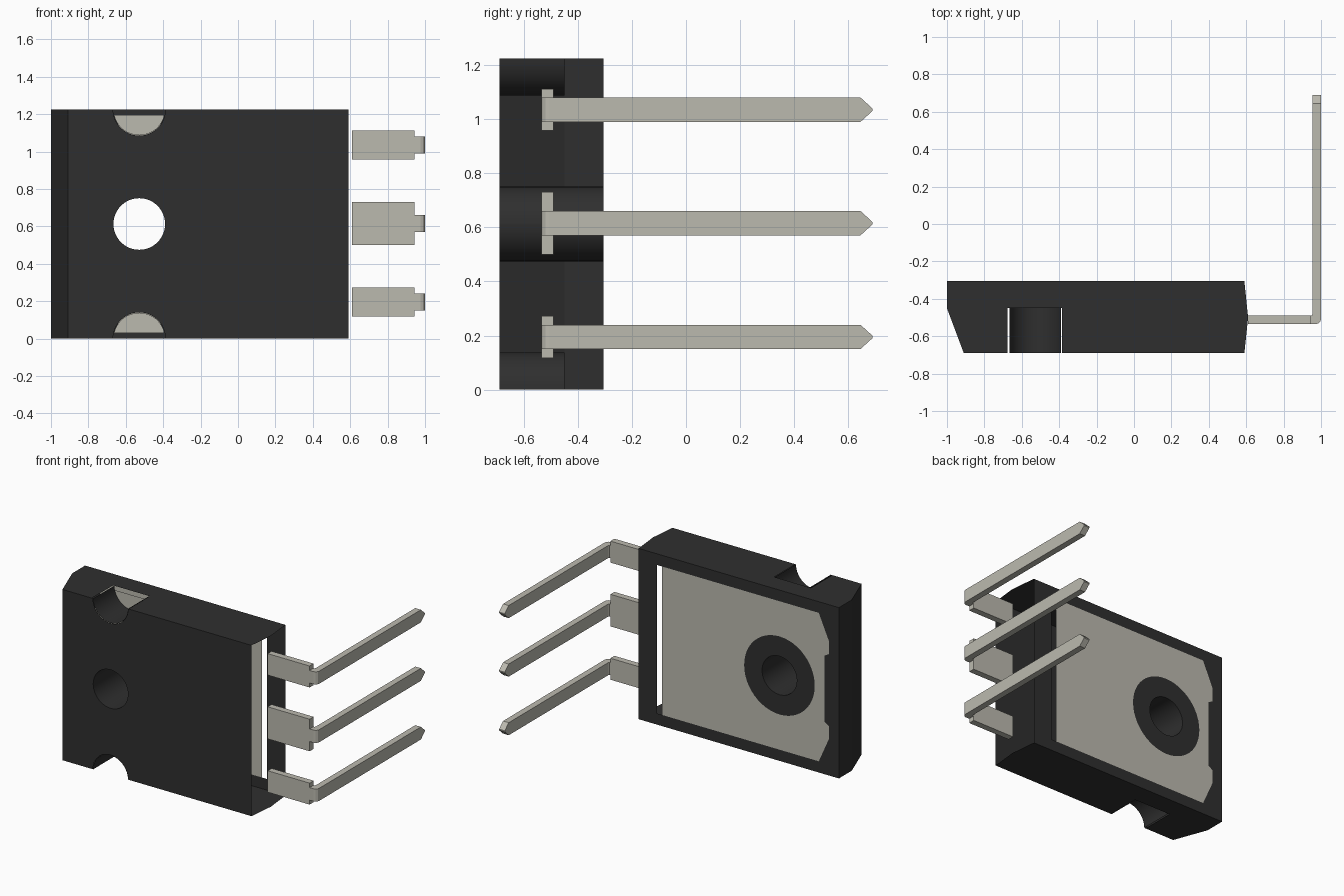
import bpy, bmesh, math
from mathutils import Vector

if "Cube" in bpy.data.objects:
    bpy.data.objects.remove(bpy.data.objects["Cube"])


def material(name, rgb):
    m = bpy.data.materials.new(name)
    m.use_nodes = True
    m.diffuse_color = (*rgb, 1)
    bsdf = m.node_tree.nodes["Principled BSDF"]
    bsdf.inputs["Base Color"].default_value = (*rgb, 1)
    bsdf.inputs["Roughness"].default_value = 0.6
    return m


BLACK = material("black plastic", (0.028, 0.028, 0.028))
METAL = material("tinned metal", (0.50, 0.49, 0.43))

H = 1.225                                # body height
FRONT, MID, BACK = -0.69, -0.45, -0.305  # body depths
HX, HZ, R = -0.528, H / 2, 0.138         # mounting hole


def finish(name, bm, mat, smooth=False):
    me = bpy.data.meshes.new(name)
    bm.to_mesh(me)
    bm.free()
    ob = bpy.data.objects.new(name, me)
    bpy.context.collection.objects.link(ob)
    me.materials.append(mat)
    if smooth:
        for p in me.polygons:
            p.use_smooth = True
    return ob


def sheet(name, loops, place, normal, mat):
    """Flat sheet from an outline and optional hole outlines."""
    bm = bmesh.new()
    edges = []
    for loop in loops:
        vs = [bm.verts.new(place(a, b)) for a, b in loop]
        edges += [bm.edges.new((vs[i - 1], vs[i])) for i in range(len(vs))]
    bmesh.ops.triangle_fill(bm, edges=edges, use_beauty=True, normal=normal)
    bm.normal_update()
    for f in bm.faces:
        if f.normal.dot(Vector(normal)) < 0:
            f.normal_flip()
    return finish(name, bm, mat)


def wall(name, path, offset, mat, smooth=False):
    """Open wall made by sweeping a path of points along an offset."""
    bm = bmesh.new()
    a = [bm.verts.new(p) for p in path]
    b = [bm.verts.new(Vector(p) + Vector(offset)) for p in path]
    for i in range(len(a) - 1):
        bm.faces.new((a[i], a[i + 1], b[i + 1], b[i]))
    return finish(name, bm, mat, smooth)


def prism(bm, pts, offset):
    """Closed prism from a flat outline."""
    a = [bm.verts.new(p) for p in pts]
    b = [bm.verts.new(Vector(p) + Vector(offset)) for p in pts]
    n = len(a)
    faces = [bm.faces.new(a), bm.faces.new(b[::-1])]
    for i in range(n):
        faces.append(bm.faces.new((a[i], b[i], b[(i + 1) % n], a[(i + 1) % n])))
    bmesh.ops.recalc_face_normals(bm, faces=faces)


def arc(cx, cz, r, start, end, n):
    return [(cx + r * math.cos(start + (end - start) * i / n),
             cz + r * math.sin(start + (end - start) * i / n)) for i in range(n + 1)]


def circle(r, n=48):
    return arc(HX, HZ, r, 0, math.tau, n)[:-1]


def at_y(y):
    return lambda x, z: (x, y, z)


def at_z(z):
    return lambda x, y: (x, y, z)


# Front face with the hole and the two edge notches
low_notch = arc(HX, 0, R + 0.002, math.pi, 0, 24)
high_notch = arc(HX, H, R + 0.002, 0, -math.pi, 24)
sheet("body_front",
      [[(-0.91, 0)] + low_notch + [(0.59, 0), (0.59, H)] + high_notch + [(-0.91, H)],
       circle(R)], at_y(FRONT), (0, -1, 0), BLACK)

# Top and bottom faces, cut back at the notches
side = [(-0.91, FRONT), (-0.677, FRONT), (-0.677, MID), (-0.385, MID), (-0.385, FRONT),
        (0.59, FRONT), (0.61, -0.50), (0.59, BACK), (-1, BACK), (-1, MID)]
sheet("body_top", [side], at_z(H), (0, 0, 1), BLACK)
sheet("body_bottom", [side], at_z(0), (0, 0, -1), BLACK)

# Sloped closed end; the lead end stays open
wall("body_end", [(-1, BACK, 0), (-1, MID, 0), (-0.91, FRONT, 0)], (0, 0, H), BLACK)


# Back frame around the heat plate
def plate_outline(x_end):
    half = [(x_end, 0.08), (-0.84, 0.08), (-0.92, 0.26), (-0.92, 0.355), (-0.885, 0.375)]
    return half + [(x, H - z) for x, z in reversed(half)]


sheet("body_back_frame", [[(-1, 0), (0.59, 0), (0.59, H), (-1, H)], plate_outline(0.443)],
      at_y(BACK), (0, 1, 0), BLACK)
sheet("heat_plate", [plate_outline(0.403), circle(0.28)], at_y(BACK), (0, 1, 0), METAL)
sheet("hole_ring", [circle(0.28), circle(R)], at_y(BACK), (0, 1, 0), BLACK)

# Hole wall and notch walls
wall("hole_wall", [(x, FRONT, z) for x, z in arc(HX, HZ, R, 0, math.tau, 48)],
     (0, BACK - FRONT, 0), BLACK, True)
for name, base, sign in (("bottom", 0, 1), ("top", H, -1)):
    curve = arc(HX, base, R, 0, sign * math.pi, 24)
    wall(name + "_notch_wall", [(x, FRONT, z) for x, z in curve],
         (0, MID - FRONT, 0), BLACK, True)
    # Metal exposed at the bottom of the notch, stopping short of the edge
    a = math.asin(0.03 / R)
    floor = arc(HX, base, R, sign * a, sign * (math.pi - a), 24)
    sheet(name + "_notch_metal", [floor], at_y(MID), (0, -1, 0), METAL)

# Bent leads: wide root, elbow, then a long arm with a pointed tip
for name, z, half in (("lower", 0.195, 0.077), ("middle", HZ + 0.003, 0.115),
                      ("upper", 1.035, 0.077)):
    bm = bmesh.new()
    prism(bm, [(0.61, -0.535, z - half), (0.943, -0.535, z - half),
               (0.943, -0.49, z - half), (0.61, -0.49, z - half)], (0, 0, 2 * half))
    w = 0.045
    elbow = [(0.943, -0.535), (0.975, -0.535), (0.988, -0.530), (0.997, -0.520),
             (1.0, -0.505), (1.0, -0.48), (0.955, -0.48), (0.951, -0.49), (0.943, -0.49)]
    prism(bm, [(x, y, z - w) for x, y in elbow], (0, 0, 2 * w))
    prism(bm, [(0.955, -0.48, z - w), (0.955, 0.645, z - w), (0.955, 0.69, z - 0.004),
               (0.955, 0.69, z + 0.004), (0.955, 0.645, z + w), (0.955, -0.48, z + w)],
          (0.045, 0, 0))
    finish(name + "_lead", bm, METAL)
